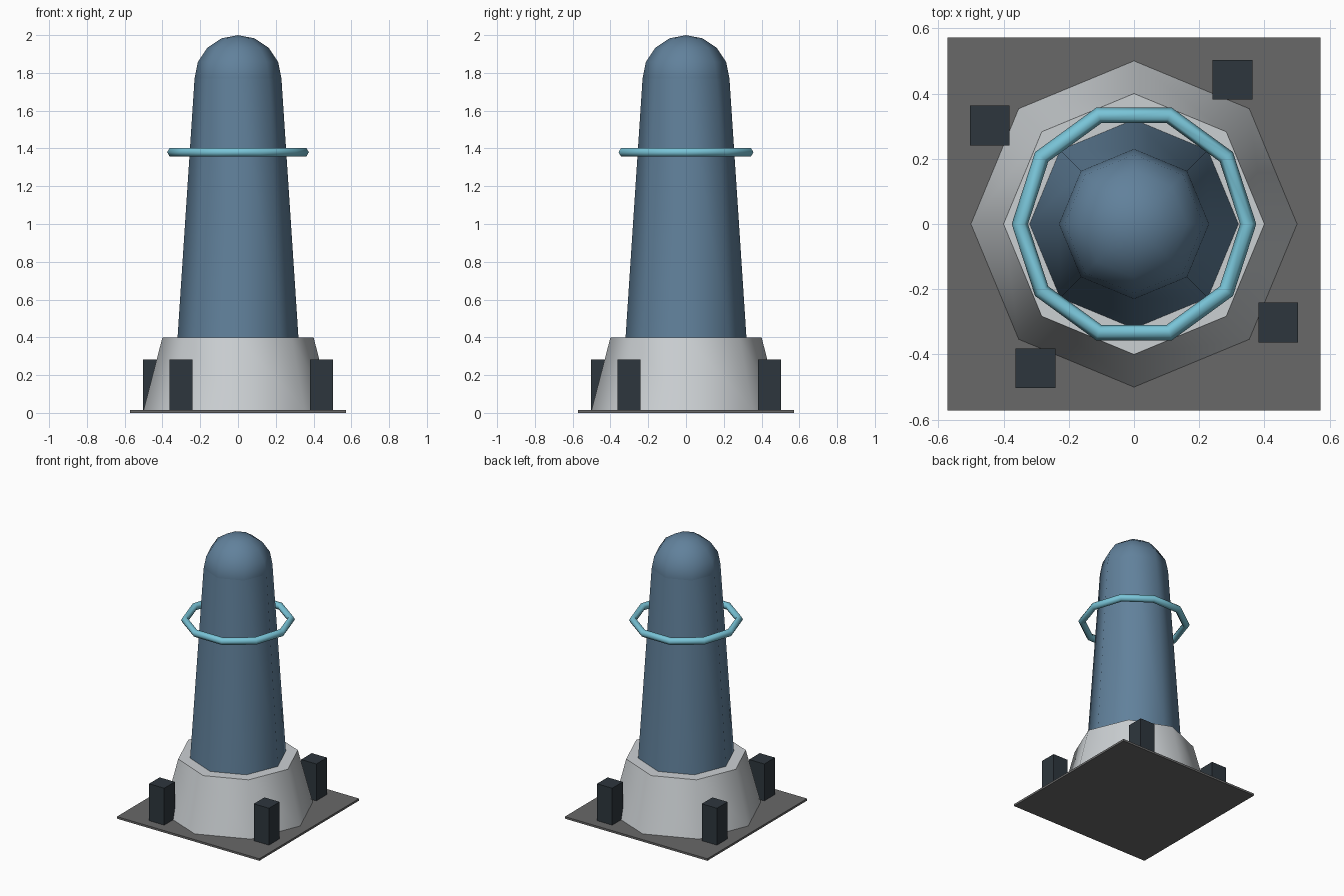
import bpy
import math
from math import radians

cube = bpy.data.objects.get("Cube")
if cube:
    bpy.data.objects.remove(cube, do_unlink=True)


def material(name, rgb):
    m = bpy.data.materials.new(name)
    m.use_nodes = True
    colour = (*rgb, 1.0)
    m.diffuse_color = colour
    m.node_tree.nodes["Principled BSDF"].inputs["Base Color"].default_value = colour
    return m


slate_blue = material("slate blue", (0.12, 0.22, 0.33))
pale_grey = material("pale grey", (0.6, 0.63, 0.65))
dark_grey = material("dark grey", (0.14, 0.14, 0.14))
charcoal = material("charcoal", (0.027, 0.037, 0.047))
cyan = material("cyan", (0.19, 0.55, 0.68))


def finish(name, mat, smooth_angle=None):
    ob = bpy.context.object
    ob.name = ob.data.name = name
    ob.data.materials.append(mat)
    if smooth_angle:
        bpy.ops.object.shade_smooth_by_angle(angle=radians(smooth_angle))
    return ob


def box(name, mat, x, y, z0, z1, width):
    bpy.ops.mesh.primitive_cube_add(size=1, location=(x, y, (z0 + z1) / 2))
    ob = finish(name, mat)
    ob.scale = (width, width, z1 - z0)


def octagonal_cone(name, mat, r0, r1, z0, z1):
    bpy.ops.mesh.primitive_cone_add(vertices=8, radius1=r0, radius2=r1,
                                    depth=z1 - z0, location=(0, 0, (z0 + z1) / 2))
    finish(name, mat, 50)


# Ground plate and tapered foundation
PLATE_TOP = 0.015
box("ground_plate", dark_grey, 0, 0, 0, PLATE_TOP, 1.145)
octagonal_cone("foundation", pale_grey, 0.5, 0.4, PLATE_TOP, 0.4)

# Tower shaft with its domed cap
octagonal_cone("tower_shaft", slate_blue, 0.32, 0.23, 0.4, 1.77)
bpy.ops.mesh.primitive_uv_sphere_add(segments=8, ring_count=8, radius=0.23,
                                     location=(0, 0, 1.77))
finish("tower_dome", slate_blue, 50)

# Floating ring
bpy.ops.mesh.primitive_torus_add(major_segments=10, minor_segments=6,
                                 major_radius=0.35, minor_radius=0.025,
                                 location=(0, 0, 1.38))
finish("halo_ring", cyan, 62)

# Four posts around the foundation
for i in range(4):
    a = math.atan2(0.442, 0.302) + i * math.pi / 2
    r = math.hypot(0.302, 0.442)
    box(f"post_{i + 1}", charcoal, r * math.cos(a), r * math.sin(a),
        PLATE_TOP, 0.283, 0.122)
